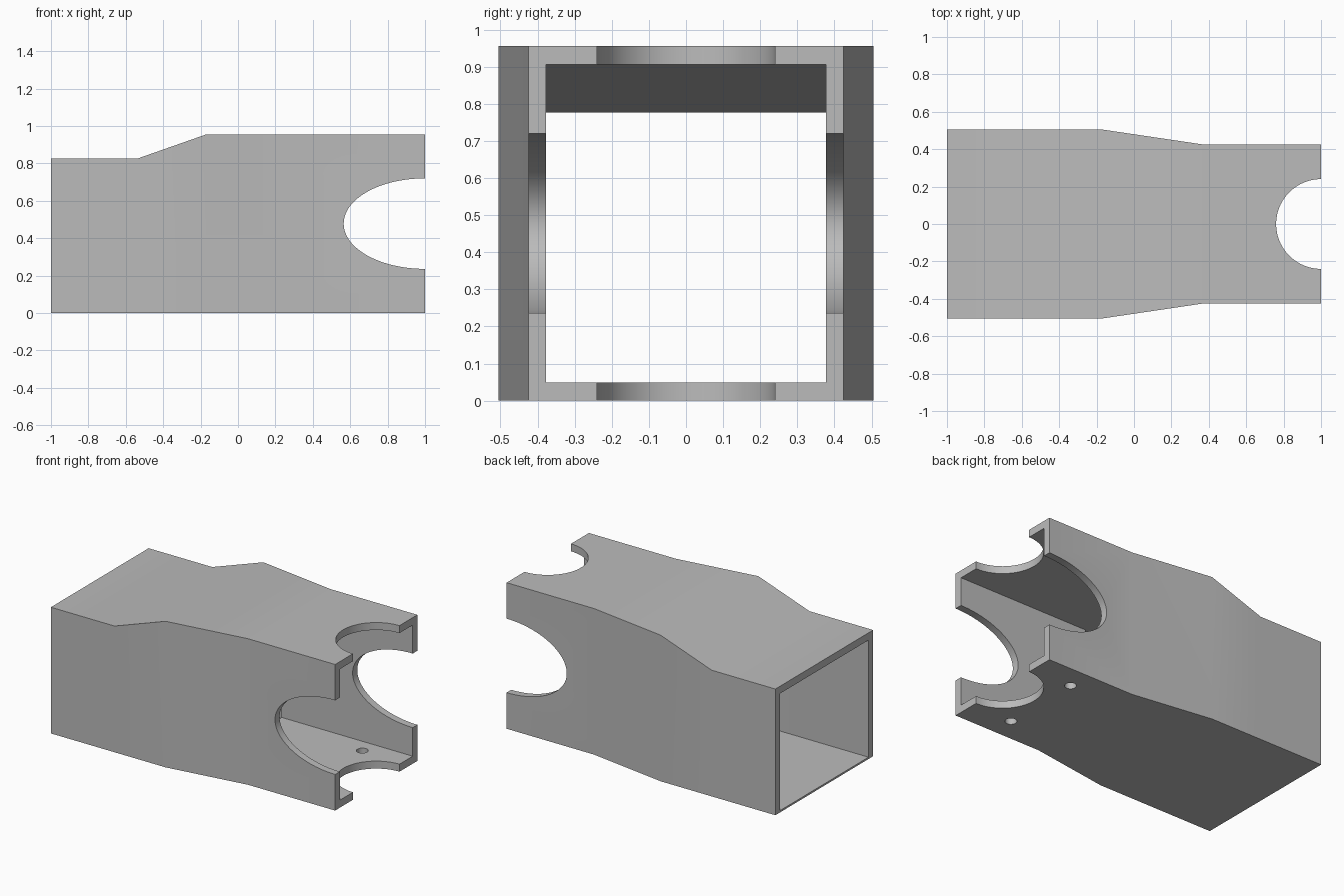
import bpy
import bmesh
import math
from mathutils import Matrix

old = bpy.data.objects.get("Cube")
if old:
    bpy.data.objects.remove(old, do_unlink=True)

grey = bpy.data.materials.new("plain_grey")
grey.use_nodes = True
colour = (0.5, 0.5, 0.5, 1.0)
grey.diffuse_color = colour
grey.node_tree.nodes["Principled BSDF"].inputs["Base Color"].default_value = colour


def add_object(name, bm):
    bmesh.ops.recalc_face_normals(bm, faces=bm.faces)
    mesh = bpy.data.meshes.new(name)
    bm.to_mesh(mesh)
    bm.free()
    mesh.materials.append(grey)
    obj = bpy.data.objects.new(name, mesh)
    bpy.context.collection.objects.link(obj)
    return obj


def loft(name, stations):
    """Rectangular tube solid along x; station = (x, half width, bottom, top)."""
    bm = bmesh.new()
    rings = [[bm.verts.new(p) for p in ((x, -w, lo), (x, w, lo), (x, w, hi), (x, -w, hi))]
             for x, w, lo, hi in stations]
    for a, b in zip(rings, rings[1:]):
        for i in range(4):
            j = (i + 1) % 4
            bm.faces.new((a[i], a[j], b[j], b[i]))
    bm.faces.new(rings[0])
    bm.faces.new(rings[-1])
    return add_object(name, bm)


def cylinder(name, centre, radii, depth, turn=0.0):
    """Elliptic cylinder along z, tipped about x by turn."""
    bm = bmesh.new()
    bmesh.ops.create_cone(bm, cap_ends=True, segments=96, radius1=1, radius2=1, depth=depth)
    bm.transform(Matrix.Translation(centre) @ Matrix.Rotation(turn, 4, 'X')
                 @ Matrix.Diagonal((radii[0], radii[1], 1, 1)))
    return add_object(name, bm)


# Outer shell: raised roof and narrowing sides
body = loft("tapered_housing", [
    (-1, 0.505, 0, 0.825),
    (-0.54, 0.505, 0, 0.825),
    (-0.17, 0.505, 0, 0.955),
    (0.37, 0.425, 0, 0.955),
    (1, 0.425, 0, 0.955),
])

# Bore: wide chamber stepping down to a narrower straight mouth
cutters = [loft("bore_cutter", [
    (-1.1, 0.457, 0.012, 0.777),
    (-0.54, 0.457, 0.012, 0.777),
    (-0.17, 0.457, 0.012, 0.906),
    (0.05, 0.425, 0.012, 0.906),
    (0.052, 0.377, 0.049, 0.906),
    (1.1, 0.377, 0.049, 0.906),
])]

# Mouth notches through roof and floor, and through both sides
cutters.append(cylinder("roof_notch_cutter", (1, 0, 0.5), (0.24, 0.24), 3))
cutters.append(cylinder("side_notch_cutter", (1, 0, 0.478), (0.435, 0.242), 3, math.pi / 2))

# Two small screw holes in the floor
for side in (-1, 1):
    cutters.append(cylinder("floor_hole_cutter", (0.71, side * 0.27, 0), (0.035, 0.035), 0.3))

bpy.ops.object.select_all(action='DESELECT')
bpy.context.view_layer.objects.active = body
body.select_set(True)
for cutter in cutters:
    mod = body.modifiers.new("cut", 'BOOLEAN')
    mod.operation = 'DIFFERENCE'
    mod.solver = 'EXACT'
    mod.object = cutter
    bpy.ops.object.modifier_apply(modifier=mod.name)
    bpy.data.objects.remove(cutter, do_unlink=True)

bpy.ops.object.shade_smooth_by_angle(angle=math.radians(30))
